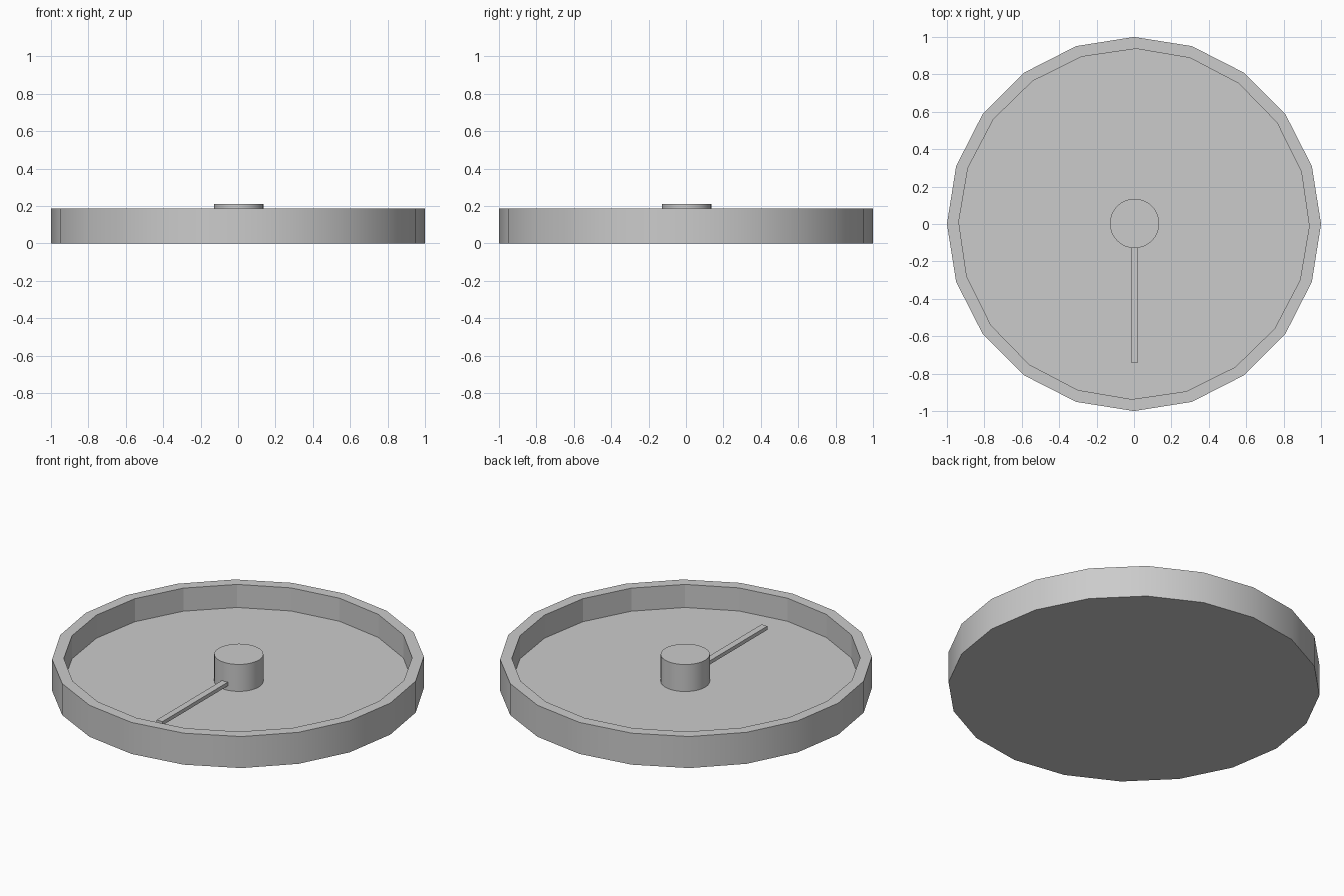
import bpy, bmesh, math

if "Cube" in bpy.data.objects:
    bpy.data.objects.remove(bpy.data.objects["Cube"])

RIM, FLOOR = 0.187, 0.05


def ring(bm, n, r, z, turn=0.0, cx=0.0, cy=0.0):
    return [bm.verts.new((cx + r * math.cos(2 * math.pi * i / n + turn),
                          cy + r * math.sin(2 * math.pi * i / n + turn), z))
            for i in range(n)]


def bridge(bm, a, b, smooth=False):
    n = len(a)
    for i in range(n):
        j = (i + 1) % n
        bm.faces.new((a[i], a[j], b[j], b[i])).smooth = smooth


def finish(bm, name):
    bmesh.ops.recalc_face_normals(bm, faces=bm.faces[:])
    mesh = bpy.data.meshes.new(name)
    bm.to_mesh(mesh)
    bm.free()
    ob = bpy.data.objects.new(name, mesh)
    bpy.context.collection.objects.link(ob)
    return ob


# Shallow 20-sided tray, its inner wall turned very slightly
bm = bmesh.new()
turn = math.radians(-0.7)
bottom = ring(bm, 20, 1.0, 0)
top = ring(bm, 20, 1.0, RIM)
inner_top = ring(bm, 20, 0.937, RIM, turn)
inner_floor = ring(bm, 20, 0.937, FLOOR, turn)
bm.faces.new(bottom)
bridge(bm, bottom, top, True)
bridge(bm, top, inner_top)
bridge(bm, inner_top, inner_floor)
bm.faces.new(inner_floor)
finish(bm, "dial_case")

# Round centre hub
bm = bmesh.new()
low = ring(bm, 32, 0.132, FLOOR - 0.01, 0, 0.003, 0.003)
high = ring(bm, 32, 0.132, 0.21, 0, 0.003, 0.003)
bm.faces.new(low)
bridge(bm, low, high, True)
bm.faces.new(high)
finish(bm, "centre_hub")

# Thin pointer held above the floor by the hub
bpy.ops.mesh.primitive_cube_add(size=1, location=(0.003, -0.42, 0.087))
pointer = bpy.context.object
pointer.name = "pointer"
pointer.scale = (0.038, 0.64, 0.022)
